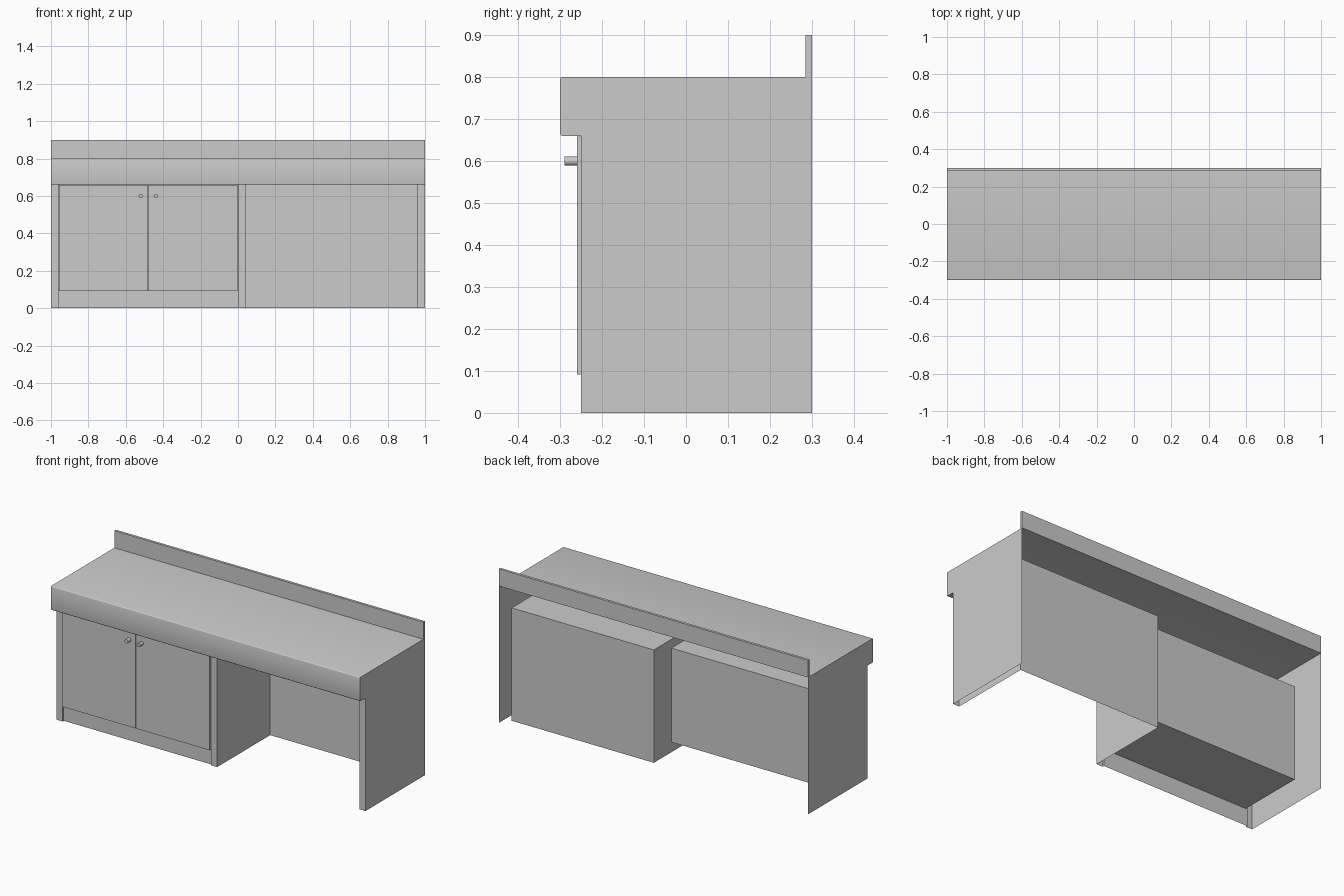
import bpy, bmesh, math

if "Cube" in bpy.data.objects:
    bpy.data.objects.remove(bpy.data.objects["Cube"])

FACES = {"bottom": (0, 2, 3, 1), "top": (4, 5, 7, 6), "front": (0, 1, 5, 4),
         "back": (2, 6, 7, 3), "left": (0, 4, 6, 2), "right": (1, 3, 7, 5)}


def finish(bm, name):
    mesh = bpy.data.meshes.new(name)
    bm.to_mesh(mesh)
    bm.free()
    ob = bpy.data.objects.new(name, mesh)
    bpy.context.collection.objects.link(ob)
    return ob


def add_box(bm, x, y, z, keep=tuple(FACES), inward=False):
    v = [bm.verts.new((a, b, c)) for c in z for b in y for a in x]
    for k in keep:
        f = [v[i] for i in FACES[k]]
        bm.faces.new(f[::-1] if inward else f)
    bmesh.ops.delete(bm, geom=[w for w in v if not w.link_faces], context='VERTS')


def box(name, x, y, z, **kw):
    bm = bmesh.new()
    add_box(bm, x, y, z, **kw)
    return finish(bm, name)


# countertop sheet with a rolled front lip, plus full-height end sheets
r = 0.005
top, low, front = 0.80, 0.66, -0.30
arc = [(math.sin(math.radians(a)), math.cos(math.radians(a))) for a in (0, 30, 60, 90)]
profile = [(0.30, top)]
profile += [(front + r - r * s, top - r + r * c) for s, c in arc]
profile += [(front + r - r * c, low + r - r * s) for s, c in arc]
profile += [(-0.25, low)]
bm = bmesh.new()
rows = [[bm.verts.new((x, y, z)) for y, z in profile] for x in (-1, 1)]
for i in range(len(profile) - 1):
    bm.faces.new((rows[0][i], rows[0][i + 1], rows[1][i + 1], rows[1][i]))
for row, x in zip(rows, (-1, 1)):
    feet = [bm.verts.new((x, y, 0)) for y in (-0.25, 0.30)]
    loop = row + feet
    bm.faces.new(loop[::-1] if x < 0 else loop)
counter = finish(bm, "countertop_and_ends")

# upstand along the back edge
box("backsplash", (-1, 1), (0.285, 0.30), (top, 0.90),
    keep=("top", "front", "back", "left", "right"))

# front edges of the three uprights
bm = bmesh.new()
for x in ((-1, -0.96), (0, 0.04), (0.96, 1)):
    add_box(bm, x, (-0.25, -0.25), (0, low), keep=("front",))
finish(bm, "upright_fronts")

# open knee space on the right
box("knee_space", (0.04, 0.96), (-0.25, 0.24), (0, low),
    keep=("top", "back", "left", "right"), inward=True)

# cupboard interior on the left
box("cupboard_interior", (-0.95, -0.01), (-0.24, 0.15), (0.10, 0.65),
    keep=("top", "bottom", "back", "left", "right"), inward=True)

# face frame and kick board around the cupboard opening
bm = bmesh.new()
for x, z in (((-0.96, 0), (0, 0.10)), ((-0.96, 0), (0.65, low)),
             ((-0.96, -0.95), (0.10, 0.65)), ((-0.01, 0), (0.10, 0.65))):
    add_box(bm, x, (-0.24, -0.24), z, keep=("front",))
add_box(bm, (-0.96, 0), (-0.25, -0.24), (0, low),
        keep=("left", "right", "top"), inward=True)
finish(bm, "face_frame")

# pair of doors with round knobs
for side, sign in (("left", -1), ("right", 1)):
    xs = sorted((-0.48 + sign * 0.0015, -0.48 + sign * 0.478))
    box(side + "_door", xs, (-0.26, -0.242), (0.091, 0.659))
    bpy.ops.mesh.primitive_cylinder_add(
        vertices=24, radius=0.011, depth=0.03,
        location=(-0.48 + sign * 0.04, -0.275, 0.60), rotation=(math.pi / 2, 0, 0))
    knob = bpy.context.object
    knob.name = side + "_knob"
    bpy.ops.object.shade_smooth_by_angle(angle=math.radians(35))

# smooth the rolled lip
bpy.ops.object.select_all(action='DESELECT')
counter.select_set(True)
bpy.context.view_layer.objects.active = counter
bpy.ops.object.shade_smooth_by_angle(angle=math.radians(35))
